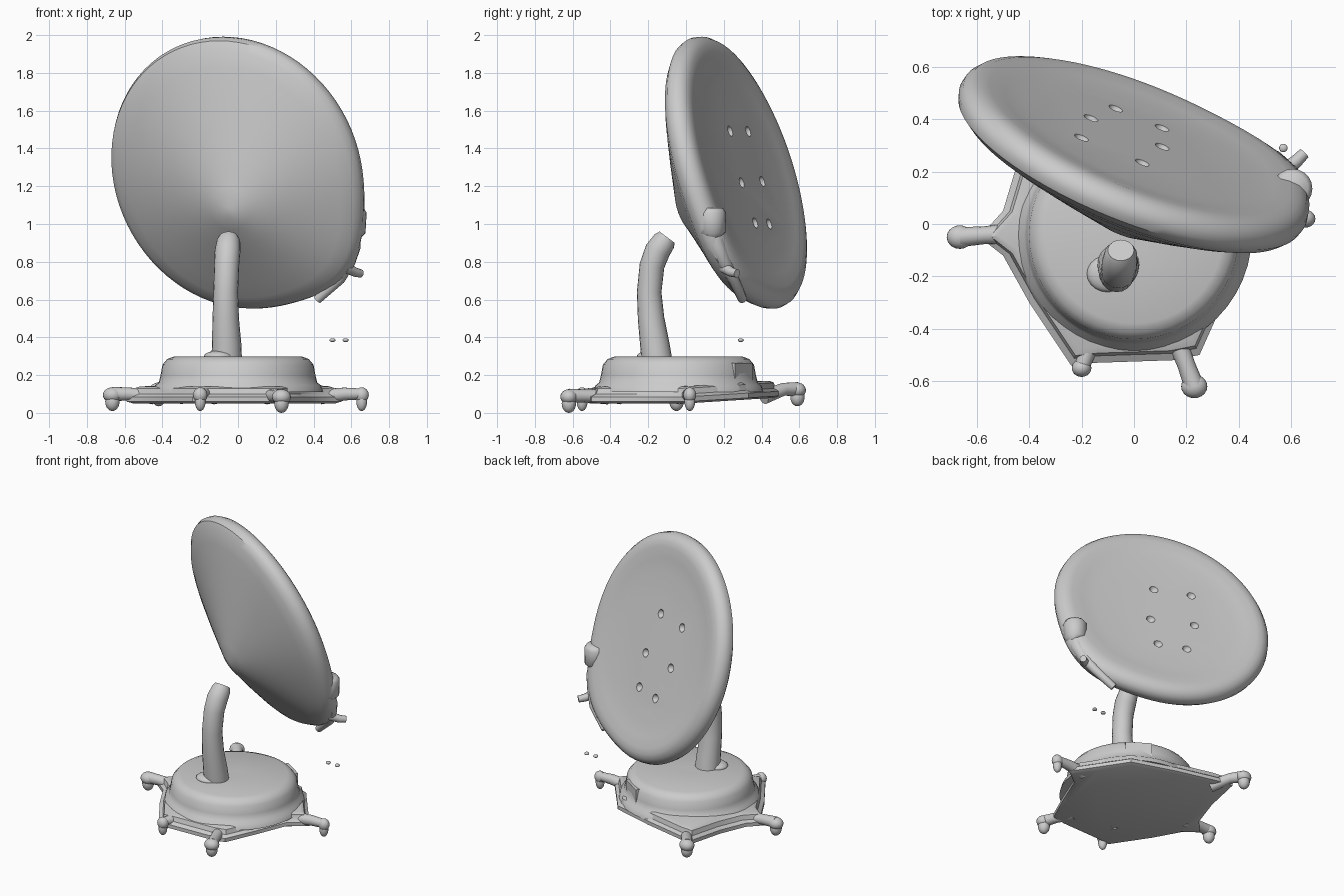
import bpy, bmesh, math
from mathutils import Vector

if "Cube" in bpy.data.objects:
    bpy.data.objects.remove(bpy.data.objects["Cube"])


def shade(ob, angle):
    bpy.ops.object.select_all(action='DESELECT')
    ob.select_set(True)
    bpy.context.view_layer.objects.active = ob
    bpy.ops.object.shade_smooth_by_angle(angle=math.radians(angle))


def finish(name, bm, angle=40):
    bmesh.ops.recalc_face_normals(bm, faces=bm.faces)
    me = bpy.data.meshes.new(name)
    bm.to_mesh(me)
    bm.free()
    ob = bpy.data.objects.new(name, me)
    bpy.context.collection.objects.link(ob)
    shade(ob, angle)
    return ob


def rings_solid(name, rings, angle=40):
    """Skin a list of equal-length point loops and cap both ends."""
    bm = bmesh.new()
    loops = [[bm.verts.new(p) for p in ring] for ring in rings]
    n = len(loops[0])
    for a, b in zip(loops, loops[1:]):
        for i in range(n):
            bm.faces.new((a[i], a[(i + 1) % n], b[(i + 1) % n], b[i]))
    bm.faces.new(loops[0])
    bm.faces.new(loops[-1])
    return finish(name, bm, angle)


def tube(name, pts, seg=16):
    """Tube through (x, y, z, radius) points; the frame is carried along to avoid twist."""
    P = [Vector(p[:3]) for p in pts]
    rings, q, last = [], None, None
    for i, p in enumerate(P):
        t = (P[min(i + 1, len(P) - 1)] - P[max(i - 1, 0)]).normalized()
        q = last.rotation_difference(t) @ q if q else t.to_track_quat('Z', 'Y')
        last = t
        rings.append([p + q @ Vector((pts[i][3] * math.cos(k * math.tau / seg),
                                      pts[i][3] * math.sin(k * math.tau / seg), 0))
                      for k in range(seg)])
    return rings_solid(name, rings, 60)


def ball(name, loc, size):
    bm = bmesh.new()
    bmesh.ops.create_uvsphere(bm, u_segments=20, v_segments=12, radius=1)
    for v in bm.verts:
        v.co = Vector(loc) + Vector(v.co[i] * size[i] for i in range(3))
    return finish(name, bm, 60)


# tilted dish: shallow back face, rounded rim, conical front leaning down to the stem
normal = Vector((0.362, 0.885, 0.298)).normalized()
centre = Vector((0, 0.275, 1.275))
lean = Vector((0.0735, 0.003, -0.105))
side = Vector((0, 0, 1)).cross(normal).normalized()
side = -side if side.x < 0 else side
up = (Vector((0, 0, 1)) - normal * normal.z).normalized()
profile = [(0.48, 0.04), (0.58, 0.05), (0.65, 0.06), (0.69, 0.058), (0.722, 0.045),
           (0.745, 0.018), (0.752, -0.015), (0.742, -0.045), (0.71, -0.075), (0.64, -0.108),
           (0.54, -0.15), (0.42, -0.2), (0.27, -0.26), (0.12, -0.32), (0.03, -0.35)]
rings = []
for r, h in profile:
    ring = []
    for k in range(80):
        a = k * math.tau / 80
        d = (a - math.radians(318) + math.pi) % math.tau - math.pi
        rr = r * (1 + 0.08 * math.exp(-(d / 0.38) ** 2) * (r / 0.735) ** 2)
        ring.append(centre + lean * max(0, (-h - 0.05) / 0.29)
                    + side * (rr * 0.945 * math.cos(a)) + up * (rr * math.sin(a)) + normal * h)
    rings.append(ring)
dish = rings_solid("dish", rings, 40)

# six small dimples in the back face
bm = bmesh.new()
for x, y, z in [(0.03, 0.23, 1.49), (0.11, 0.30, 1.22), (0.10, 0.35, 1.0),
                (-0.20, 0.33, 1.49), (-0.17, 0.39, 1.22), (-0.07, 0.44, 1.0)]:
    p = Vector((x, y, z))
    p += normal * (0.045 - (p - centre).dot(normal))
    for v in bmesh.ops.create_icosphere(bm, subdivisions=2, radius=0.03)["verts"]:
        v.co += p
cutter = finish("dimple_cutter", bm)
cutter.hide_render = True
mod = dish.modifiers.new("dimples", 'BOOLEAN')
mod.operation = 'DIFFERENCE'
mod.object = cutter
bpy.context.view_layer.objects.active = dish
bpy.ops.object.modifier_apply(modifier=mod.name)
bpy.data.objects.remove(cutter)
shade(dish, 34)

# curved stem
tube("stem", [(-0.06, -0.15, 0.25, 0.082), (-0.06, -0.165, 0.36, 0.078),
              (-0.065, -0.185, 0.5, 0.07), (-0.065, -0.195, 0.64, 0.065),
              (-0.06, -0.18, 0.78, 0.066), (-0.055, -0.15, 0.86, 0.068),
              (-0.05, -0.115, 0.91, 0.062), (-0.05, -0.1, 0.93, 0.05)], 20)
ball("stem_collar", (-0.1, -0.19, 0.3), (0.08, 0.07, 0.03))

# stepped round drum
drum = [(0.45, 0.11), (0.44, 0.145), (0.42, 0.16), (0.41, 0.2),
        (0.40, 0.255), (0.375, 0.285), (0.34, 0.298), (0.05, 0.298)]
rings_solid("base_drum", [[(r * math.cos(a), -0.04 + r * math.sin(a), z)
                           for a in (k * math.tau / 48 for k in range(48))]
                          for r, z in drum], 50)

# angular base plate with pulled-out corners
outline = [(-0.59, -0.05), (-0.5, -0.12), (-0.4, -0.3), (-0.24, -0.54), (-0.15, -0.53),
           (0.15, -0.52), (0.25, -0.5), (0.34, -0.3), (0.43, -0.08), (0.55, 0.01),
           (0.44, 0.15), (0.3, 0.33), (0.0, 0.42), (-0.3, 0.49), (-0.4, 0.5),
           (-0.44, 0.25), (-0.5, 0.05)]
layers = [(0.94, 0.05), (1.0, 0.06), (1.0, 0.085), (0.95, 0.1), (0.93, 0.13), (0.88, 0.14)]
rings_solid("base_plate", [[(x * s, y * s, z + 0.06 * max(0, y)) for x, y in outline]
                           for s, z in layers], 35)

# feet: short arms ending in drooping knobs
for i, (x, y, k, lift) in enumerate([(-0.665, -0.05, 1, 0), (0.23, -0.62, 1, -0.01),
                                     (0.655, 0.02, 0.75, 0), (-0.42, 0.59, 1, 0.025),
                                     (-0.2, -0.55, 0.75, 0)]):
    d = Vector((x, y)).normalized()
    a = Vector((x, y)) - d * 0.22
    tube(f"foot_arm_{i}", [(a.x, a.y, 0.085, 0.04),
                           (x - d.x * 0.09, y - d.y * 0.09, 0.1 + lift, 0.034),
                           (x, y, 0.1 + lift, 0.038 * k)])
    ball(f"foot_knob_{i}", (x, y, 0.095 + lift), (0.05 * k, 0.045 * k, 0.04))
    ball(f"foot_tip_{i}", (x, y, 0.06 + lift), (0.038 * k, 0.038 * k, 0.05))

# port block set into the back of the drum
bm = bmesh.new()
bmesh.ops.create_cube(bm, size=1)
a = math.radians(-33)
for v in bm.verts:
    p = Vector((v.co.x * 0.17, v.co.y * 0.06, v.co.z * 0.1))
    v.co = (0.2 + p.x * math.cos(a) - p.y * math.sin(a),
            0.28 + p.x * math.sin(a) + p.y * math.cos(a), 0.215 + p.z)
finish("base_port", bm)

# receiver head and its arm on the dish edge
tube("receiver_head", [(0.6, 0.14, 0.94, 0.05), (0.605, 0.14, 0.955, 0.07),
                       (0.605, 0.135, 1.06, 0.076), (0.605, 0.135, 1.085, 0.06)], 20)
tube("receiver_arm", [(0.605, 0.14, 0.96, 0.045), (0.605, 0.165, 0.88, 0.045),
                      (0.585, 0.2, 0.8, 0.037), (0.54, 0.25, 0.71, 0.03),
                      (0.42, 0.30, 0.6, 0.024)], 12)
tube("receiver_prong", [(0.57, 0.2, 0.77, 0.03), (0.62, 0.24, 0.745, 0.025),
                        (0.65, 0.27, 0.738, 0.022)], 12)

# loose specks of the broken cable
for i, x in enumerate((0.5, 0.57)):
    ball(f"cable_bit_{i}", (x, 0.29, 0.385), (0.016, 0.016, 0.01))
